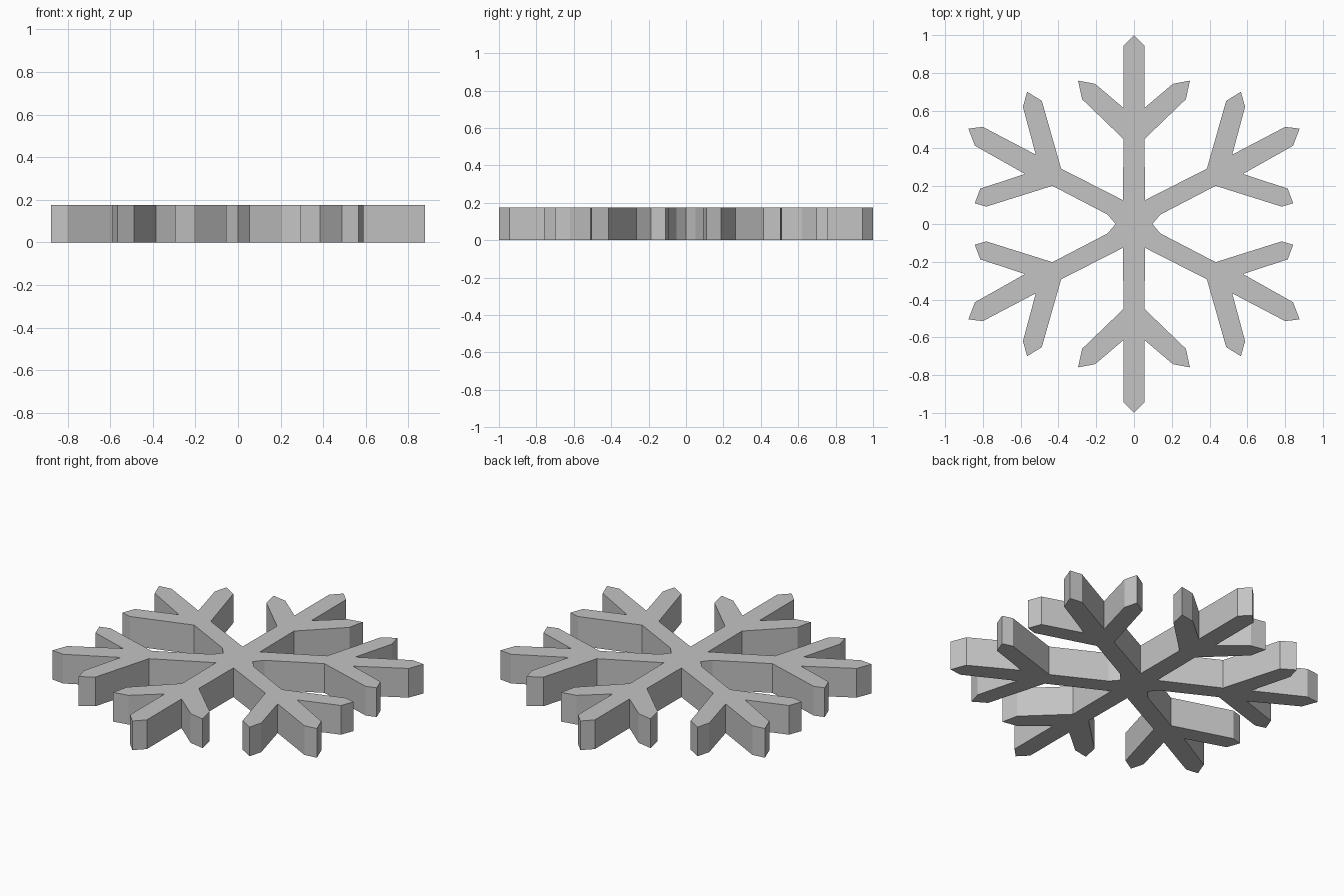
import bpy
import bmesh

# Remove the default cube
cube = bpy.data.objects.get("Cube")
if cube:
    bpy.data.objects.remove(cube, do_unlink=True)

THICKNESS = 0.175

# Material
grey = bpy.data.materials.new("plain grey")
grey.use_nodes = True
colour = (0.55, 0.55, 0.55, 1.0)
grey.diffuse_color = colour
grey.node_tree.nodes["Principled BSDF"].inputs["Base Color"].default_value = colour

# Half of the upright arm, from its tip to the hub
upright_arm = [
    (0, 1), (0.056, 0.943), (0.056, 0.615), (0.206, 0.742),
    (0.296, 0.759), (0.275, 0.661), (0.056, 0.45), (0.058, 0.126),
]

# One slanted arm with its three prongs, ending at the hub notch
slanted_arm = [
    (0.386, 0.293), (0.488, 0.652), (0.566, 0.7), (0.588, 0.62),
    (0.52, 0.367), (0.8, 0.514), (0.877, 0.505), (0.842, 0.414),
    (0.577, 0.265), (0.814, 0.187), (0.843, 0.11), (0.782, 0.092),
    (0.432, 0.202), (0.14, 0.05), (0.097, 0),
]


def mirrored_outline(quarter):
    """Reflect a quarter outline down, then across, into a closed loop."""
    half = quarter + [(x, -y) for x, y in reversed(quarter[:-1])]
    return half + [(-x, y) for x, y in reversed(half[1:-1])]


# Snowflake plate
bm = bmesh.new()
outline = mirrored_outline(upright_arm + slanted_arm)
base = bm.faces.new([bm.verts.new((x, y, 0)) for x, y in outline])
raised = bmesh.ops.extrude_face_region(bm, geom=[base], use_keep_orig=True)
top_verts = [v for v in raised["geom"] if isinstance(v, bmesh.types.BMVert)]
bmesh.ops.translate(bm, verts=top_verts, vec=(0, 0, THICKNESS))
bmesh.ops.recalc_face_normals(bm, faces=bm.faces)

mesh = bpy.data.meshes.new("snowflake")
bm.to_mesh(mesh)
bm.free()
mesh.materials.append(grey)
snowflake = bpy.data.objects.new("snowflake", mesh)
bpy.context.collection.objects.link(snowflake)
